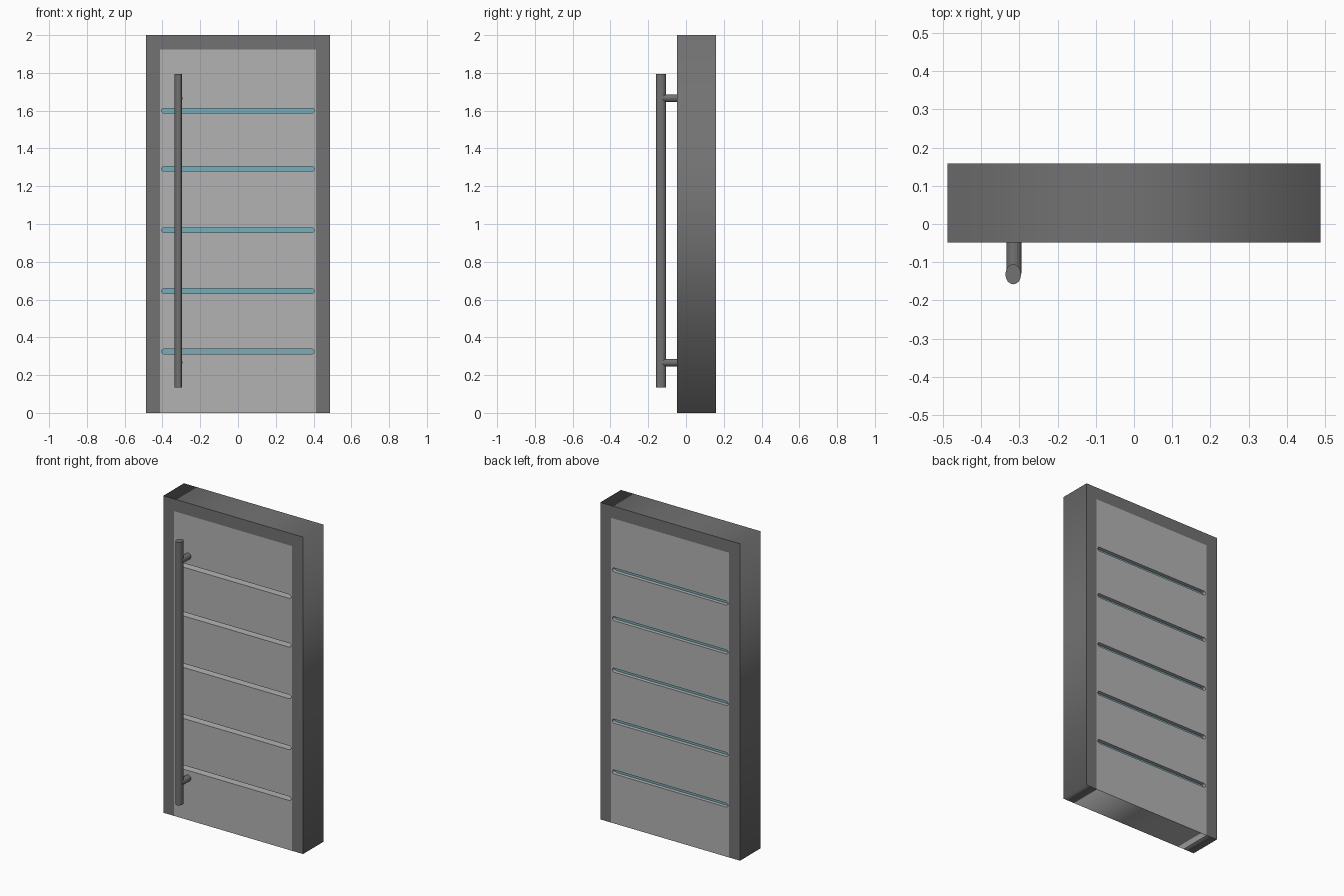
import bpy
from math import pi, cos, sin

if "Cube" in bpy.data.objects:
    bpy.data.objects.remove(bpy.data.objects["Cube"])

Y0, Y1 = -0.048, 0.158            # front and back of frame and leaf
SLOT_Z = (0.325, 0.645, 0.967, 1.292, 1.60)


def stadium(z, half_len=0.404, r=0.0125, n=6):
    pts = []
    for side in (0, 1):
        for i in range(n + 1):
            a = -pi / 2 + side * pi + i * pi / n
            cx = (half_len - r) * (1 if side == 0 else -1)
            pts.append((cx + r * cos(a), z + r * sin(a)))
    return pts


def plate(name, loops, y0, y1, color=None):
    """Fill XZ outlines (inner loops become holes) and extrude along y."""
    cu = bpy.data.curves.new(name, 'CURVE')
    cu.dimensions = '2D'
    cu.fill_mode = 'BOTH'
    cu.extrude = (y1 - y0) / 2
    for loop in loops:
        sp = cu.splines.new('POLY')
        sp.points.add(len(loop) - 1)
        for p, (x, z) in zip(sp.points, loop):
            p.co = (x, z, 0, 1)
        sp.use_cyclic_u = True
    ob = bpy.data.objects.new(name, cu)
    bpy.context.collection.objects.link(ob)
    ob.rotation_euler = (pi / 2, 0, 0)
    ob.location.y = (y0 + y1) / 2
    bpy.ops.object.select_all(action='DESELECT')
    ob.select_set(True)
    bpy.context.view_layer.objects.active = ob
    bpy.ops.object.convert(target='MESH')
    ob = bpy.context.object
    ob.name = name
    if color:
        mat = bpy.data.materials.new(name + "_material")
        mat.diffuse_color = color
        mat.use_nodes = True
        mat.node_tree.nodes["Principled BSDF"].inputs["Base Color"].default_value = mat.diffuse_color
        ob.data.materials.clear()
        ob.data.materials.append(mat)
    return ob


def rod(name, loc, r, depth, rot=(0, 0, 0), scale=(1, 1, 1)):
    bpy.ops.mesh.primitive_cylinder_add(vertices=16, radius=r, depth=depth,
                                        location=loc, rotation=rot)
    ob = bpy.context.object
    ob.name = name
    ob.scale = scale
    mat = bpy.data.materials.get("dark_grey")
    ob.data.materials.append(mat)
    return ob


dark = bpy.data.materials.new("dark_grey")
dark.diffuse_color = (0.17, 0.17, 0.17, 1)
dark.use_nodes = True
dark.node_tree.nodes["Principled BSDF"].inputs["Base Color"].default_value = dark.diffuse_color

# Door frame: two jambs and a lintel
frame = plate("door_frame", [[(-0.488, 0), (-0.412, 0), (-0.412, 1.923), (0.412, 1.923),
                              (0.412, 0), (0.488, 0), (0.488, 2), (-0.488, 2)]], Y0, Y1)
frame.data.materials.clear()
frame.data.materials.append(dark)

# Door leaf with rounded slots
plate("door_leaf", [[(-0.412, 0), (0.412, 0), (0.412, 1.923), (-0.412, 1.923)]]
      + [stadium(z) for z in SLOT_Z], Y0, Y1, (0.45, 0.45, 0.45, 1))

# Glass strips set inside the slots
for i, z in enumerate(SLOT_Z):
    plate(f"glass_strip_{i + 1}", [stadium(z)], 0.02, 0.135, (0.18, 0.42, 0.5, 1))

# Pull handle: oval bar on two stand-offs
rod("handle_bar", (-0.316, -0.1315, 0.965), 0.0205, 1.66, scale=(1, 1.29, 1))
for i, z in enumerate((0.266, 1.666)):
    rod(f"handle_standoff_{i + 1}", (-0.314, -0.085, z), 0.02, 0.09, rot=(pi / 2, 0, 0))
